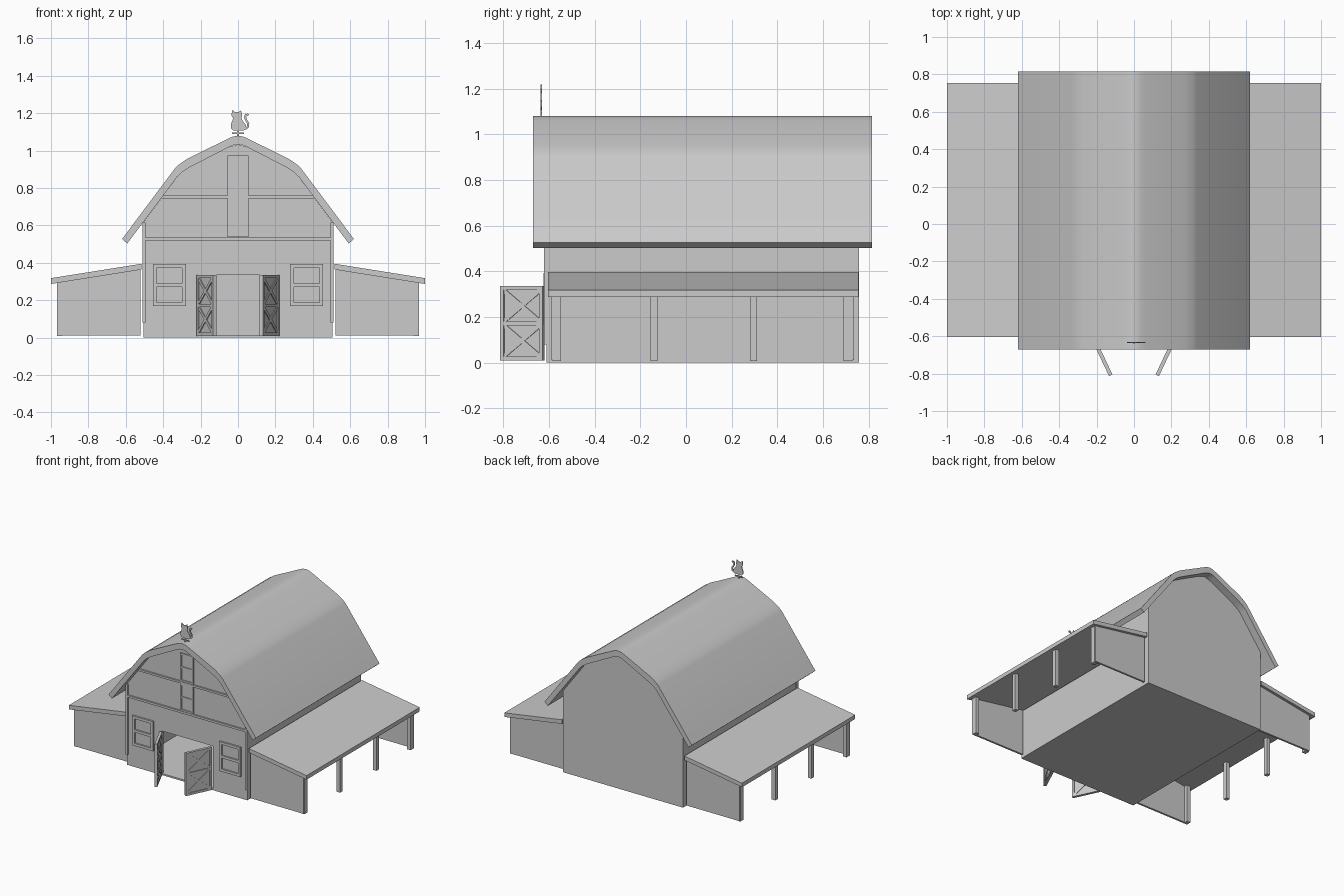
import bpy, bmesh, math
from mathutils import Matrix, Vector

if "Cube" in bpy.data.objects:
    bpy.data.objects.remove(bpy.data.objects["Cube"])


def finish(name, bm, mat=None):
    bmesh.ops.recalc_face_normals(bm, faces=bm.faces)
    me = bpy.data.meshes.new(name)
    bm.to_mesh(me)
    bm.free()
    if mat:
        me.transform(mat)
    ob = bpy.data.objects.new(name, me)
    bpy.context.collection.objects.link(ob)
    return ob


def prism(name, pts, y0, y1, mat=None):
    """Extrude an (x, z) outline along y."""
    bm = bmesh.new()
    f = bm.faces.new([bm.verts.new((x, y0, z)) for x, z in pts])
    r = bmesh.ops.extrude_face_region(bm, geom=[f])
    vs = [v for v in r["geom"] if isinstance(v, bmesh.types.BMVert)]
    bmesh.ops.translate(bm, verts=vs, vec=(0, y1 - y0, 0))
    return finish(name, bm, mat)


def box(name, x0, x1, y0, y1, z0, z1, mat=None):
    return prism(name, [(x0, z0), (x1, z0), (x1, z1), (x0, z1)], y0, y1, mat)


def bar(name, a, b, w, y0, y1, mat=None):
    """Flat bar between two (x, z) points."""
    a, b = Vector(a), Vector(b)
    d = (b - a).normalized()
    n = Vector((-d.y, d.x)) * w / 2
    return prism(name, [a - n, b - n, b + n, a + n], y0, y1, mat)


def mirrored(half):
    """Right half outline, eave to ridge, into a full arch."""
    return half + [(-x, z) for x, z in reversed(half[:-1])]


def smooth(ob):
    bpy.ops.object.select_all(action='DESELECT')
    ob.select_set(True)
    bpy.context.view_layer.objects.active = ob
    bpy.ops.object.shade_smooth_by_angle(angle=math.radians(30))


FRONT, BACK = -0.61, 0.757

# gambrel roof
outer = mirrored([(0.62, 0.527), (0.337, 0.905), (0.315, 0.926), (0.27, 0.957),
                  (0.06, 1.06), (0.03, 1.074), (0, 1.08)])
inner = mirrored([(0.592, 0.503), (0.325, 0.86), (0.30, 0.884), (0.26, 0.91),
                  (0.05, 1.018), (0.025, 1.03), (0, 1.034)])
smooth(prism("roof", outer + inner[::-1], -0.67, 0.815))

# barn walls
arch = [(0.505, 0.618), (0.325, 0.86), (0.30, 0.884), (0.26, 0.91), (0.05, 1.018), (0, 1.034)]
gable = mirrored([(0.505, 0.0)] + arch)
H, D = 0.335, 0.215
prism("front_wall", gable + [(-D, 0), (-D, H), (D, H), (D, 0)], FRONT, FRONT + 0.02)
prism("back_wall", gable, BACK - 0.02, BACK)
box("floor", -0.505, 0.505, FRONT, BACK, 0, 0.012)
for s in (-1, 1):
    box("side_wall", s * 0.485, s * 0.505, FRONT, BACK, 0, 0.618)
    box("corner_board", s * 0.495, s * 0.51, FRONT - 0.012, FRONT + 0.01, 0.08, 0.615)

# horizontal trim boards
box("lower_trim", -0.495, 0.495, FRONT - 0.012, FRONT, 0.52, 0.536)
box("upper_trim", -0.41, 0.41, FRONT - 0.012, FRONT, 0.745, 0.76)


def window(name, cx, w, z0, z1, f, d):
    x0, x1, y = cx - w / 2, cx + w / 2, FRONT - d
    box(name + "_left", x0, x0 + f, y, FRONT, z0, z1)
    box(name + "_right", x1 - f, x1, y, FRONT, z0, z1)
    zm = (z0 + z1) / 2
    for a in (z0, zm - f / 2, z1 - f):
        box(name + "_rail", x0 + f, x1 - f, y, FRONT, a, a + f)
    box(name + "_pane", x0 + f, x1 - f, FRONT - 0.003, FRONT, z0 + f, z1 - f)


for s in (-1, 1):
    window("window", s * 0.367, 0.176, 0.168, 0.393, 0.02, 0.014)
window("loft_door_low", 0, 0.11, 0.537, 0.744, 0.012, 0.01)
window("loft_door_high", 0, 0.11, 0.761, 0.975, 0.012, 0.01)

# open braced doors, hinged at the opening edges
L, F, T = 0.205, 0.017, 0.02
for s in (-1, 1):
    direction = math.atan2(-0.19, -0.09 * s)
    m = Matrix.Translation((s * 0.212, -0.624, 0)) @ Matrix.Rotation(direction, 4, 'Z')
    box("door_panel", 0.005, L - 0.005, -0.004, 0.004, 0.015, 0.33, m)
    for x in (0, L - F):
        box("door_stile", x, x + F, -T / 2, T / 2, 0.01, H, m)
    for z in (0.01, 0.164, H - F):
        box("door_rail", F, L - F, -T / 2, T / 2, z, z + F, m)
    for z0, z1 in ((0.03, 0.162), (0.183, 0.315)):
        bar("door_brace", (F, z0), (L - F, z1), 0.018, -0.009, 0.009, m)
        bar("door_brace", (F, z1), (L - F, z0), 0.018, -0.0085, 0.0085, m)

# lean-to sheds with posts on both sides
for s in (-1, 1):
    prism("shed_roof", [(s * 0.515, 0.395), (s * 1.0, 0.318), (s * 1.0, 0.287), (s * 0.515, 0.364)],
          -0.605, 0.755)
    end = [(s * 0.52, 0.012), (s * 0.965, 0.012), (s * 0.965, 0.295), (s * 0.52, 0.366)]
    prism("shed_front_wall", end, -0.59, -0.575)
    prism("shed_back_wall", end, 0.72, 0.735)
    for y0, y1 in ((-0.585, -0.547), (-0.155, -0.125), (0.28, 0.31), (0.69, 0.73)):
        box("shed_post", s * 0.938, s * 0.968, y0, y1, 0.008, 0.30)

# cat weathervane
cat = [(-0.025, 1.107), (0.03, 1.107), (0.044, 1.12), (0.04, 1.14), (0.025, 1.16), (0.018, 1.172),
       (0.022, 1.19), (0.016, 1.216), (0.002, 1.205), (-0.015, 1.205), (-0.03, 1.218),
       (-0.036, 1.19), (-0.026, 1.172), (-0.036, 1.145), (-0.038, 1.12)]
VY = -0.634
prism("vane_cat", cat, VY - 0.003, VY + 0.003)
tail = [(0.035, 1.115), (0.052, 1.125), (0.055, 1.145), (0.042, 1.165), (0.038, 1.182),
        (0.046, 1.195), (0.056, 1.19)]
for a, b in zip(tail, tail[1:]):
    bar("vane_tail", a, b, 0.011, VY - 0.003, VY + 0.003)
box("vane_bar", -0.032, 0.032, VY - 0.003, VY + 0.003, 1.09, 1.097)
box("vane_stem", -0.005, 0.005, VY - 0.004, VY + 0.004, 1.06, 1.11)
